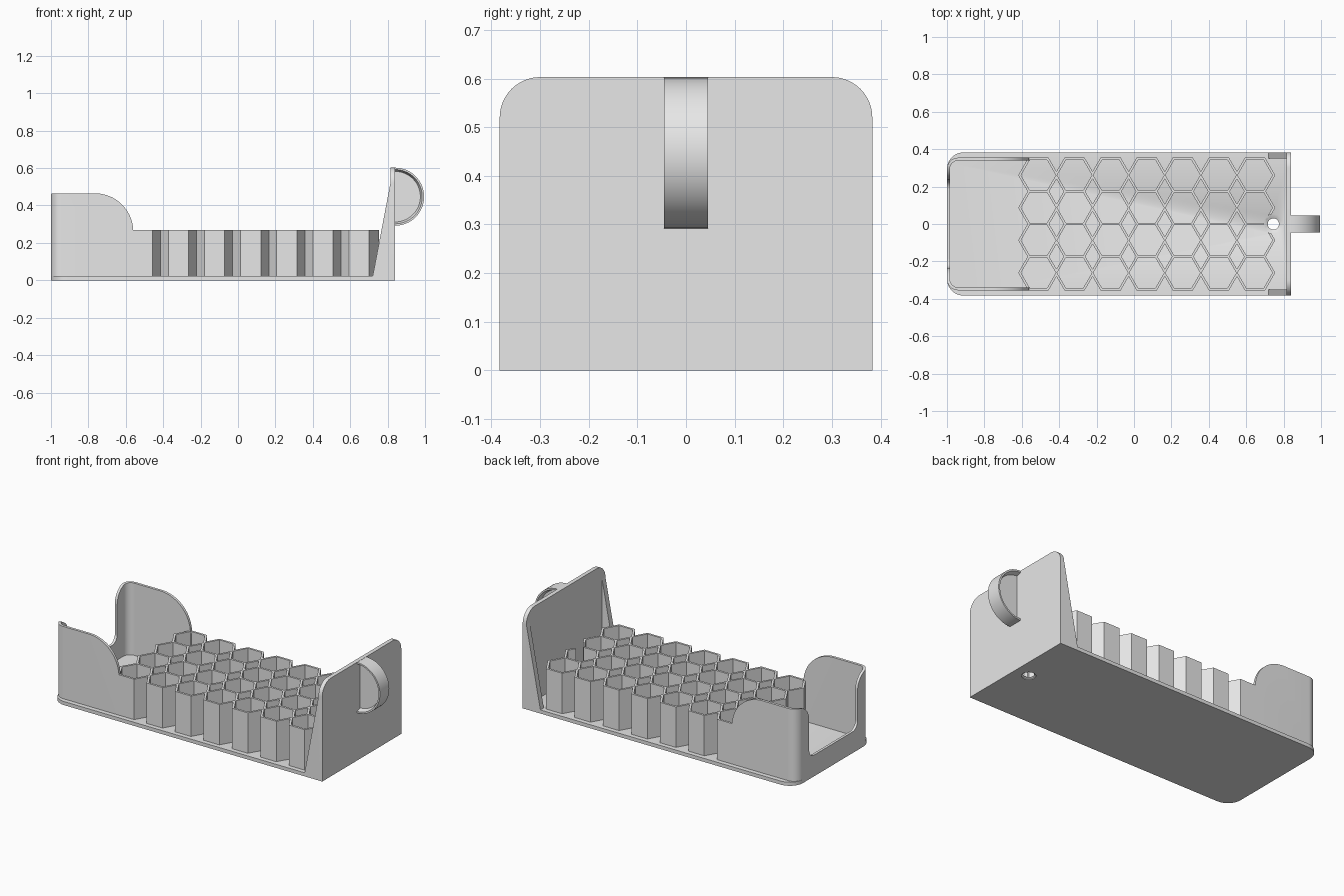
import bpy, bmesh, math
from mathutils import Vector, Matrix

if "Cube" in bpy.data.objects:
    bpy.data.objects.remove(bpy.data.objects["Cube"])

GREY = (0.8, 0.8, 0.8, 1)
mat = bpy.data.materials.new("plain_grey")
mat.use_nodes = True
mat.diffuse_color = GREY
mat.node_tree.nodes["Principled BSDF"].inputs["Base Color"].default_value = GREY

HALF_W, FLOOR, CELL_TOP = 0.383, 0.022, 0.27
WALL_Y, WALL_T, WALL_TOP = 0.3545, 0.016, 0.465


def finish(name, bm):
    bmesh.ops.remove_doubles(bm, verts=bm.verts, dist=1e-5)
    bmesh.ops.recalc_face_normals(bm, faces=bm.faces)
    mesh = bpy.data.meshes.new(name)
    bm.to_mesh(mesh)
    bm.free()
    mesh.materials.append(mat)
    obj = bpy.data.objects.new(name, mesh)
    bpy.context.collection.objects.link(obj)
    return obj


def prism(name, points, axis, lo, hi):
    """Extrude a 2D outline along an axis; the outline uses the other two axes in order."""
    def place(p, d):
        co = list(p)
        co.insert("xyz".index(axis), d)
        return co
    bm = bmesh.new()
    face = bm.faces.new([bm.verts.new(place(p, lo)) for p in points])
    new = bmesh.ops.extrude_face_region(bm, geom=[face])["geom"]
    shift = Vector(place((0, 0), hi - lo))
    bmesh.ops.translate(bm, vec=shift, verts=[v for v in new if isinstance(v, bmesh.types.BMVert)])
    return finish(name, bm)


def lathe(name, profile, axis, centre, start, angle, steps):
    """Spin (radius, height) points around an axis; start is the radial direction."""
    bm = bmesh.new()
    verts = [bm.verts.new(Vector(centre) + Vector(start) * r + Vector(axis) * h) for r, h in profile]
    edges = [bm.edges.new(pair) for pair in zip(verts, verts[1:])]
    bmesh.ops.spin(bm, geom=verts + edges, cent=centre, axis=axis, angle=angle, steps=steps)
    return finish(name, bm)


def arc(cx, cy, r, a0, a1, n=12):
    angles = [math.radians(a0 + (a1 - a0) * i / n) for i in range(n + 1)]
    return [(cx + r * math.cos(a), cy + r * math.sin(a)) for a in angles]


def mirror_y(points):
    """Complete a +y half outline, first coordinate mirrored."""
    return points + [(-a, b) for a, b in reversed(points)]


def cut(obj, cutter):
    cutter.hide_render = True
    mod = obj.modifiers.new("cut", "BOOLEAN")
    mod.object, mod.solver = cutter, "EXACT"
    bpy.context.view_layer.objects.active = obj
    bpy.ops.object.modifier_apply(modifier=mod.name)


def smooth(obj):
    bpy.ops.object.select_all(action="DESELECT")
    obj.select_set(True)
    bpy.context.view_layer.objects.active = obj
    bpy.ops.object.shade_smooth_by_angle(angle=math.radians(30))


# Floor plate, rounded at the open end
half = [(HALF_W, 0.84)] + arc(HALF_W - 0.09, -0.91, 0.09, 0, -90)
base = prism("base", [(x, y) for y, x in mirror_y(half)], "z", 0, FLOOR)

# Thin U-shaped wall around the open end
outer = [(WALL_Y, -0.555)] + arc(WALL_Y - 0.06, -0.94, 0.06, 0, -90)
inner = [(WALL_Y - WALL_T, -0.555)] + arc(WALL_Y - 0.06, -0.94, 0.06 - WALL_T, 0, -90)
ring = mirror_y(outer) + list(reversed(mirror_y(inner)))
wall = prism("end_wall", [(x, y) for y, x in ring], "z", 0.015, WALL_TOP)

# Scooped corners at the inner ends of the wall
scoop = [(-0.765, 0.6)] + arc(-0.765, 0.26, 0.205, 90, 0, 20) + [(-0.5, 0.26), (-0.5, 0.6)]
scoop_cutter = prism("scoop_cutter", scoop, "y", -0.5, 0.5)
cut(wall, scoop_cutter)

# Wide access opening with rounded shoulders
opening = [(0.335, 0.6)] + arc(0.335, 0.365, 0.1, 90, 180) + arc(0.185, 0.18, 0.05, 0, -90, 8)
opening_cutter = prism("opening_cutter", mirror_y(opening), "x", -1.1, -0.9)
cut(wall, opening_cutter)


# Honeycomb of hexagonal tubes
PITCH_X, PITCH_Y, R_OUT, R_IN = 0.193, 0.174, 0.108, 0.093


def hexagon(r, limit_left, limit_right):
    """Flat-sided hexagon whose side points may be trimmed; trimmed or not, it has eight corners."""
    pts = []
    for side, limit in ((1, limit_right), (-1, limit_left)):
        x = min(r, limit)
        y = (r - x) * math.sqrt(3)
        flat = r * math.sqrt(3) / 2
        pts += [(side * r / 2, -side * flat), (side * x, -side * y),
                (side * x, side * y), (side * r / 2, side * flat)]
    return pts


def cells(name, places):
    bm = bmesh.new()
    for col, row in places:
        cx, cy = -0.511 + PITCH_X * col, PITCH_Y * (row - 1.5)
        trim = PITCH_X / 2
        out = hexagon(R_OUT, trim if col > 0 else 1, trim if col < 6 else 1)
        inn = hexagon(R_IN, 1, 1)
        cell = bmesh.new()
        loops = [[cell.verts.new((cx + x, cy + y, z)) for x, y in shape]
                 for shape, z in ((out, 0.015), (out, CELL_TOP), (inn, CELL_TOP), (inn, 0.015))]
        for a, b in zip(loops, loops[1:] + loops[:1]):
            for i in range(8):
                j = (i + 1) % 8
                cell.faces.new((a[i], a[j], b[j], b[i]))
        bmesh.ops.remove_doubles(cell, verts=cell.verts, dist=1e-5)
        bmesh.ops.recalc_face_normals(cell, faces=cell.faces)
        temp = bpy.data.meshes.new("temp")
        cell.to_mesh(temp)
        cell.free()
        bm.from_mesh(temp)
        bpy.data.meshes.remove(temp)
    mesh = bpy.data.meshes.new(name)
    bm.to_mesh(mesh)
    bm.free()
    mesh.materials.append(mat)
    obj = bpy.data.objects.new(name, mesh)
    bpy.context.collection.objects.link(obj)
    return obj


beside_hole = [(6, 1), (6, 2)]
cells("honeycomb", [(c, r) for c in range(7) for r in range(4) if (c, r) not in beside_hole])
hole_cells = [cells("cell_beside_hole_%d" % r, [(c, r)]) for c, r in beside_hole]

# Countersunk screw hole through the floor and neighbouring cells
screw = [(0, -0.05), (0.04, -0.05), (0.04, 0.004), (0.03, 0.01), (0.053, FLOOR), (0.053, 0.4), (0, 0.4)]
screw_cutter = lathe("screw_cutter", screw, (0, 0, 1), (0.745, 0, 0), (1, 0, 0), math.tau, 32)
for part in [base] + hole_cells:
    cut(part, screw_cutter)
for cutter in (scoop_cutter, opening_cutter, screw_cutter):
    bpy.data.objects.remove(cutter)

# Tall back plate with rounded top corners
plate_half = [(HALF_W, 0)] + arc(HALF_W - 0.083, 0.603 - 0.083, 0.083, 0, 90)
plate = prism("back_plate", mirror_y(plate_half), "x", 0.815, 0.84)

# Sloping gussets bracing the plate
gusset = [(0.72, FLOOR), (0.82, FLOOR), (0.82, 0.52), (0.815, 0.52)]
for side, label in ((1, "rear"), (-1, "front")):
    lo, hi = sorted((side * 0.35, side * HALF_W))
    prism(label + "_gusset", gusset, "y", lo, hi)

# Half-round boss with recessed web on the outside of the plate
boss_half = [(0, -0.015), (0.135, -0.015), (0.145, -0.045), (0.155, -0.045)]
boss_profile = boss_half + [(r, -h) for r, h in reversed(boss_half)]
boss = lathe("half_round_boss", boss_profile, (0, 1, 0), (0.84, 0, 0.447), (0, 0, 1), math.pi, 32)

for part in (base, wall, plate, boss):
    smooth(part)
